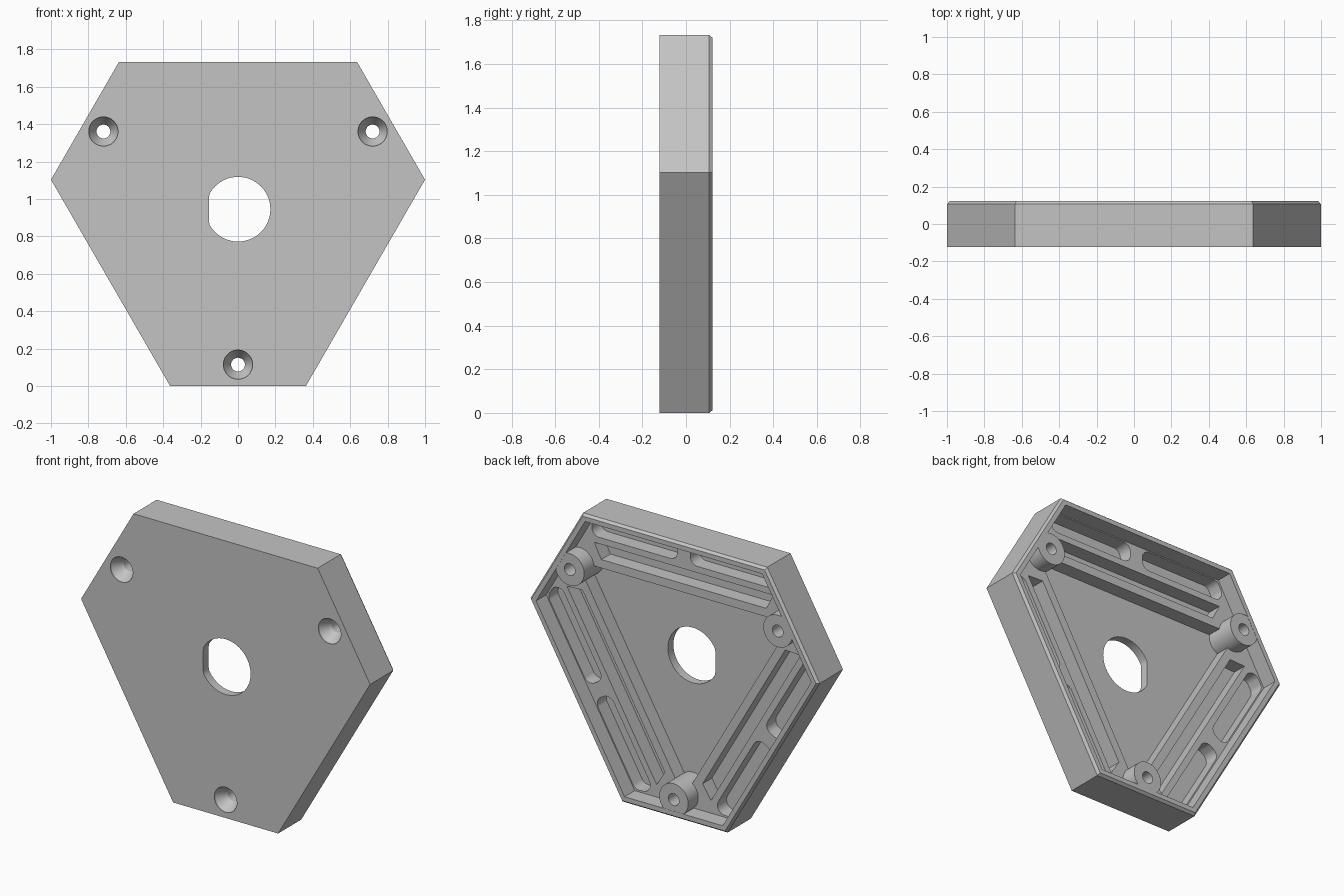
import bpy, bmesh
from math import sin, cos, pi, sqrt, radians, acos
from mathutils import Vector

if "Cube" in bpy.data.objects:
    bpy.data.objects.remove(bpy.data.objects["Cube"])

CZ = 0.945            # height of the centre axis
LONG, SHORT = 0.787, 0.945   # centre to long sides / short sides
FRONT, BACK = -0.1225, 0.1225
FLOOR, LEDGE = -0.068, 0.022
BOSS_R = 0.831

grey = bpy.data.materials.new("light grey")
grey.use_nodes = True
grey.diffuse_color = (0.55, 0.55, 0.55, 1)
grey.node_tree.nodes["Principled BSDF"].inputs["Base Color"].default_value = (0.55, 0.55, 0.55, 1)


def turn(pts, a):
    return [(x * cos(a) - z * sin(a), x * sin(a) + z * cos(a)) for x, z in pts]


def hexagon(inset):
    """Six-sided outline with alternating long and short sides."""
    a, b = LONG - inset, SHORT - inset
    x = (b - a / 2) * 2 / sqrt(3)
    return [p for k in range(3) for p in turn([(x, a), (-x, a)], k * 2 * pi / 3)]


def circle(r, cx=0, cz=0, n=48):
    return [(cx + r * cos(2 * pi * i / n), cz + r * sin(2 * pi * i / n)) for i in range(n)]


def rounded(pts, r, steps=8):
    """Replace each corner of a convex outline with an arc."""
    out = []
    for i, p in enumerate(pts):
        p = Vector(p)
        u = (Vector(pts[i - 1]) - p).normalized()
        v = (Vector(pts[(i + 1) % len(pts)]) - p).normalized()
        half = acos(max(-1, min(1, u.dot(v)))) / 2
        c = p + (u + v).normalized() * r / sin(half)
        a = (p + u * r * cos(half) / sin(half)) - c
        b = (p + v * r * cos(half) / sin(half)) - c
        for s in range(steps + 1):
            d = a.lerp(b, s / steps).normalized() * r
            out.append(tuple(c + d))
    return out


def loft(name, sections):
    """Solid through equal outlines, each given with its y position."""
    bm = bmesh.new()
    rings = [[bm.verts.new((x, y, z + CZ)) for x, z in pts] for pts, y in sections]
    n = len(rings[0])
    for lo, hi in zip(rings, rings[1:]):
        for i in range(n):
            j = (i + 1) % n
            bm.faces.new((lo[i], lo[j], hi[j], hi[i]))
    bm.faces.new(rings[0])
    bm.faces.new(rings[-1])
    bmesh.ops.recalc_face_normals(bm, faces=bm.faces)
    me = bpy.data.meshes.new(name)
    bm.to_mesh(me)
    bm.free()
    ob = bpy.data.objects.new(name, me)
    bpy.context.collection.objects.link(ob)
    me.materials.append(grey)
    return ob


def combine(tool, op="DIFFERENCE"):
    tool.hide_render = True
    m = plate.modifiers.new("cut", "BOOLEAN")
    m.operation, m.solver, m.object = op, "EXACT", tool
    bpy.context.view_layer.objects.active = plate
    bpy.ops.object.modifier_apply(modifier=m.name)
    bpy.data.objects.remove(tool)


# Plate with a chamfered back edge
plate = loft("cover_plate", [(hexagon(0), FRONT), (hexagon(0), 0.106), (hexagon(0.013), BACK)])

# Shallow recess inside the rim, then the deep triangular centre
combine(loft("recess", [(hexagon(0.042), LEDGE), (hexagon(0.042), 0.2)]))
tri = rounded(turn([(0.74, 0.427), (-0.74, 0.427), (0, -0.854)], 0), 0.07)
combine(loft("centre_pocket", [(tri, FLOOR), (tri, 0.2)]))

# Slots and paired rounded pockets along each long side
slot = [(0.57, 0.48), (0.62, 0.575), (-0.62, 0.575), (-0.57, 0.48)]
half = rounded([(0.045, 0.615), (0.67, 0.615), (0.605, 0.738), (0.045, 0.738)], 0.05)
for k in range(3):
    a = k * 2 * pi / 3
    for shape in (slot, half, [(-x, z) for x, z in half]):
        pts = turn(shape, a)
        combine(loft("pocket", [(pts, FLOOR), (pts, 0.2)]))

# Screw bosses with countersunk holes
for k in range(3):
    bx, bz = turn([(0, -BOSS_R)], k * 2 * pi / 3)[0]
    ring = circle(0.1, bx, bz)
    combine(loft("boss", [(ring, FLOOR - 0.02), (ring, BACK - 0.001)]), "UNION")
    big, small = circle(0.078, bx, bz), circle(0.037, bx, bz)
    combine(loft("screw_hole", [(big, -0.2), (big, FRONT + 0.01),
                                (small, FRONT + 0.075), (small, 0.2)]))

# D-shaped shaft hole
dee = [(max(x, -0.155), z) for x, z in circle(0.173, n=64)]
dee = [p for i, p in enumerate(dee) if not (p[0] == -0.155 and dee[i - 1][0] == -0.155
                                            and dee[(i + 1) % 64][0] == -0.155)]
combine(loft("shaft_hole", [(dee, -0.2), (dee, 0.2)]))

bpy.ops.object.select_all(action="DESELECT")
plate.select_set(True)
bpy.context.view_layer.objects.active = plate
bpy.ops.object.shade_smooth_by_angle(angle=radians(25))
